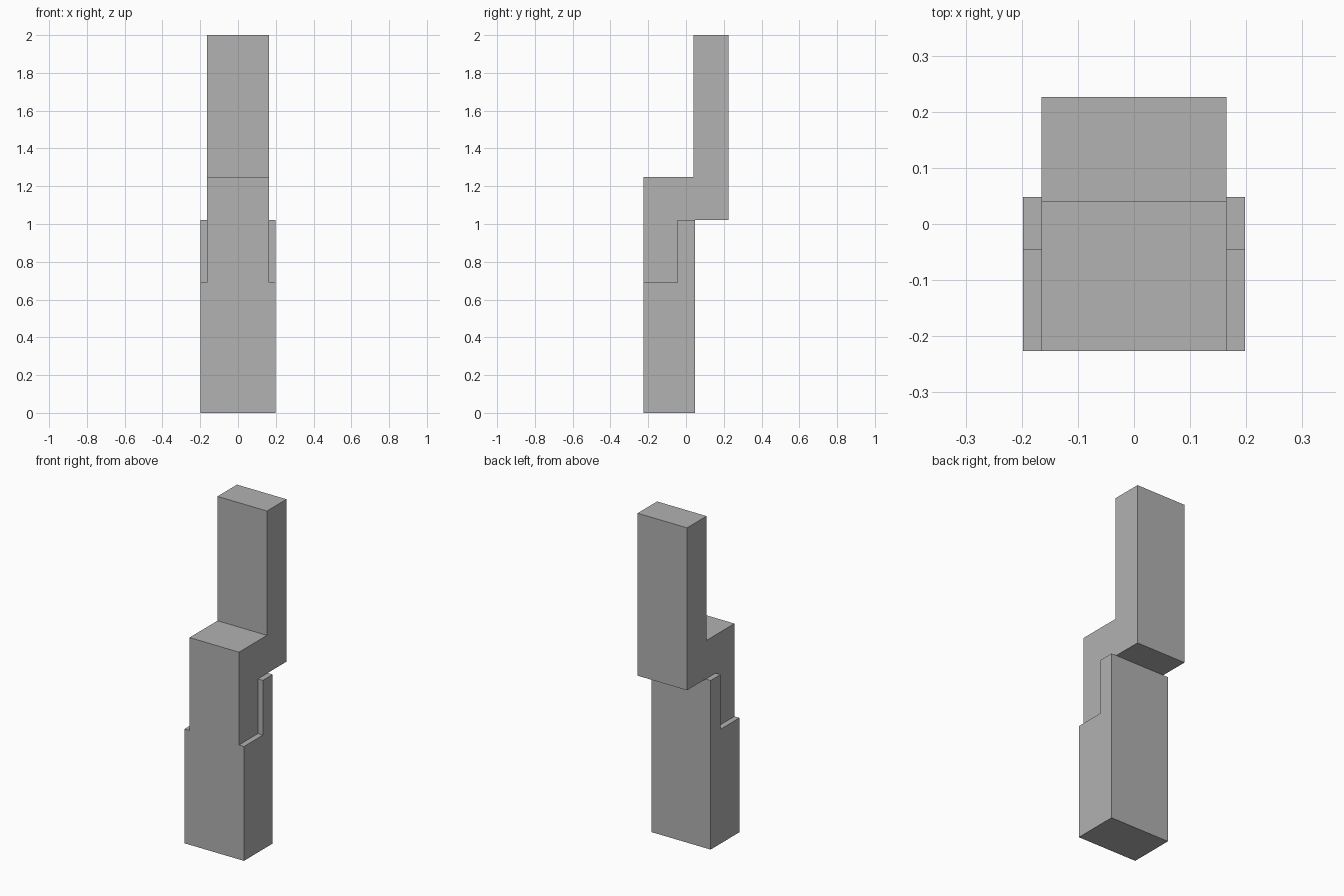
import bpy
import bmesh

cube = bpy.data.objects.get("Cube")
if cube:
    bpy.data.objects.remove(cube, do_unlink=True)

grey = bpy.data.materials.new("plain_grey")
grey.use_nodes = True
colour = (0.445, 0.445, 0.445, 1)
grey.diffuse_color = colour
grey.node_tree.nodes["Principled BSDF"].inputs["Base Color"].default_value = colour

FRONT, BACK = -0.226, 0.226


def extrude_profile(name, profile, half_width):
    """Extrude a closed (y, z) side profile evenly across x."""
    bm = bmesh.new()
    face = bm.faces.new([bm.verts.new((-half_width, y, z)) for y, z in profile])
    side = bmesh.ops.extrude_face_region(bm, geom=[face])["geom"]
    moved = [v for v in side if isinstance(v, bmesh.types.BMVert)]
    bmesh.ops.translate(bm, verts=moved, vec=(2 * half_width, 0, 0))
    bmesh.ops.recalc_face_normals(bm, faces=bm.faces)
    mesh = bpy.data.meshes.new(name)
    bm.to_mesh(mesh)
    bm.free()
    mesh.materials.append(grey)
    obj = bpy.data.objects.new(name, mesh)
    bpy.context.collection.objects.link(obj)
    return obj


# Wide lower block, with its front cut down to a ledge
body = extrude_profile("stepped_column", [
    (FRONT, 0), (0.048, 0), (0.048, 1.02),
    (-0.046, 1.02), (-0.046, 0.69), (FRONT, 0.69)], 0.198)

# Narrow core that rises, steps back and carries the upper post
core = extrude_profile("stepped_core", [
    (FRONT, 0), (0.04, 0), (0.04, 1.02), (BACK, 1.02),
    (BACK, 2), (0.04, 2), (0.04, 1.25), (FRONT, 1.25)], 0.165)
core.hide_render = True

# Join both into one clean solid
union = body.modifiers.new("join_core", "BOOLEAN")
union.operation = "UNION"
union.solver = "EXACT"
union.object = core
bpy.context.view_layer.update()
joined = bpy.data.meshes.new_from_object(
    body.evaluated_get(bpy.context.evaluated_depsgraph_get()))
body.modifiers.clear()
body.data = joined
joined.name = "stepped_column"
bpy.data.objects.remove(core, do_unlink=True)
